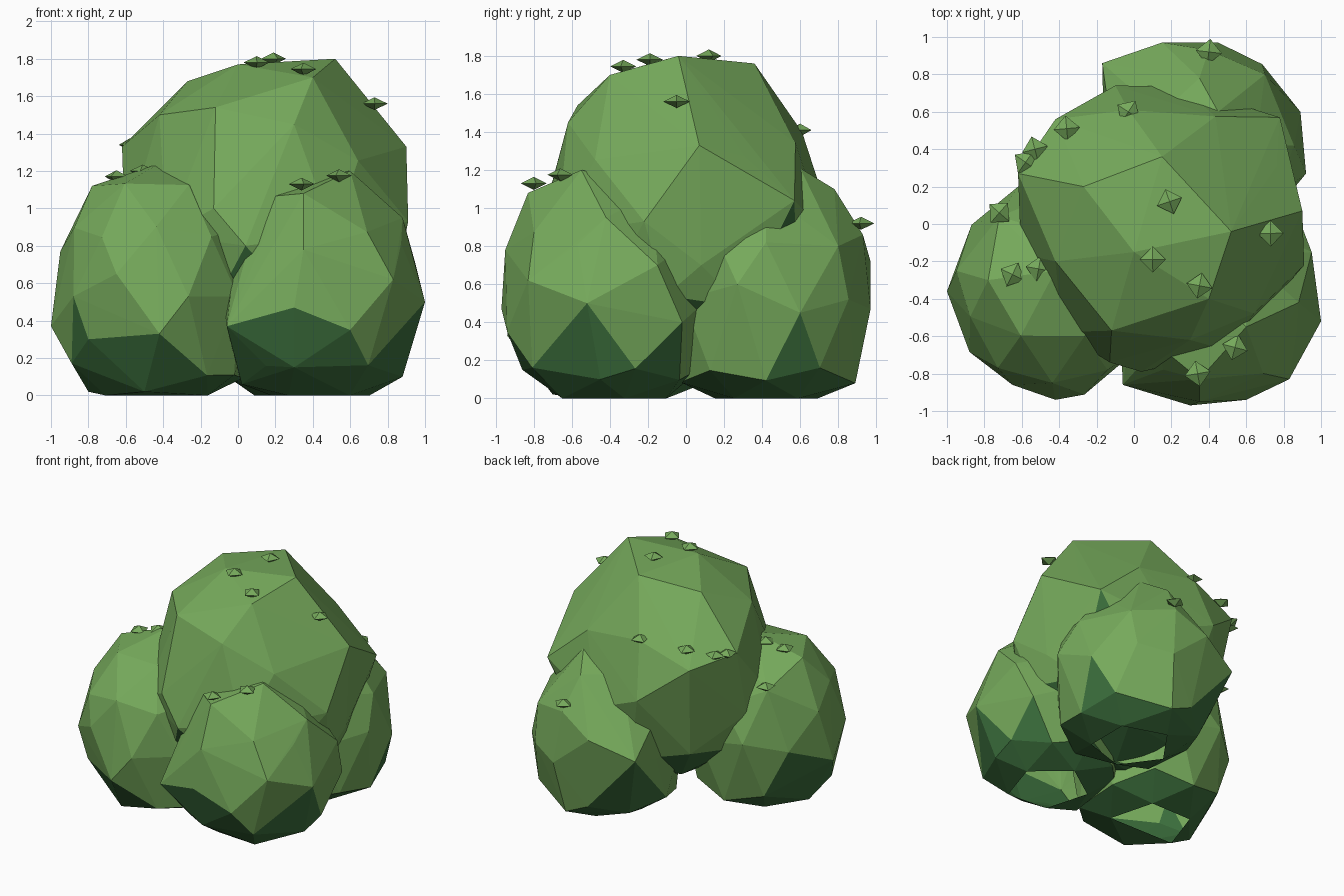
import bpy, bmesh, random
from mathutils import Vector, Matrix

random.seed(4)


def material(name, rgb):
    m = bpy.data.materials.new(name)
    m.diffuse_color = (*rgb, 1)
    return m


leaf = material("leaf green", (0.18, 0.40, 0.105))
shade = material("deep green", (0.045, 0.16, 0.046))


def finish(name, bm):
    mesh = bpy.data.meshes.new(name)
    bm.to_mesh(mesh)
    bm.free()
    mesh.materials.append(leaf)
    mesh.materials.append(shade)
    bpy.context.collection.objects.link(bpy.data.objects.new(name, mesh))


def clump(name, centre, radii, low, turn, corners, dark=-0.27):
    """Faceted ball with its own lower depth; nearest vertices move to the corners."""
    bm = bmesh.new()
    bmesh.ops.create_icosphere(bm, subdivisions=2, radius=1)
    bm.transform(Matrix.Rotation(turn, 4, 'Z'))
    c, (rx, ry, rz) = Vector(centre), radii
    coords = []
    for v in bm.verts:
        k = random.uniform(0.97, 1.02)
        coords.append(c + k * Vector((v.co.x * rx, v.co.y * ry,
                                      v.co.z * (rz if v.co.z > 0 else low))))
    # closest pairs first
    points = [Vector(p) for p in corners]
    pairs = sorted(((a - p).length, i, j) for i, a in enumerate(coords)
                   for j, p in enumerate(points))
    used_v, used_p = set(), set()
    for d, i, j in pairs:
        if i not in used_v and j not in used_p:
            coords[i] = points[j]
            used_v.add(i)
            used_p.add(j)
    # clean convex skin, squashed on the ground and open underneath
    bm.clear()
    for co in coords:
        bm.verts.new((co.x, co.y, max(co.z, 0)))
    bmesh.ops.convex_hull(bm, input=bm.verts[:])
    base = [f for f in bm.faces if all(v.co.z < 0.001 for v in f.verts)]
    bmesh.ops.delete(bm, geom=base, context='FACES')
    bmesh.ops.delete(bm, geom=[v for v in bm.verts if not v.link_faces], context='VERTS')
    bm.normal_update()
    # undersides are the deeper green
    for f in bm.faces:
        if f.normal.dot(f.calc_center_median() - c) < 0:
            f.normal_flip()
        f.material_index = 1 if f.normal.z < dark else 0
    finish(name, bm)


clump("left_clump", (-0.43, -0.35, 0.53), (0.55, 0.58, 0.70), 0.82, 0.3,
      [(-1.0, -0.36, 0.37), (-0.95, -0.25, 0.77), (-0.78, -0.3, 1.12),
       (-0.42, -0.25, 1.24), (-0.65, -0.86, 0.65), (-0.42, -0.94, 0.33),
       (-0.8, -0.68, 0.3), (-0.62, 0.2, 0.6), (-0.8, -0.35, 0.02),
       (-0.02, -0.62, 0.11), (-0.72, 0.04, 0.98), (-0.2, -0.4, 1.15),
       (-0.5, -0.7, 0.02)])
clump("right_clump", (0.44, -0.40, 0.52), (0.53, 0.56, 0.67), 0.82, 0.9,
      [(1.0, -0.52, 0.5), (0.95, -0.15, 0.7), (0.83, -0.83, 0.62),
       (0.6, -0.94, 0.35), (0.3, -0.97, 0.47), (-0.06, -0.86, 0.37),
       (0.6, -0.55, 1.2), (0.3, -0.86, 0.15), (0.35, -0.83, 1.08),
       (0.88, -0.45, 0.1), (0.13, -0.65, 1.06), (0.02, -0.6, 0.06),
       (0.88, -0.42, 0.95), (0.35, -0.95, 0.78), (0.9, -0.02, 0.4)])
clump("back_clump", (0.37, 0.42, 0.52), (0.55, 0.55, 0.68), 0.82, 0.0,
      [(0.15, 0.97, 0.72), (0.45, 0.97, 0.47), (0.7, 0.8, 0.8),
       (0.89, 0.6, 0.45), (0.92, 0.27, 0.6), (-0.17, 0.86, 0.6),
       (0.45, 0.6, 1.21), (0.40, 0.93, 0.86), (0.35, 0.78, 1.1),
       (0.4, 0.89, 0.08)])
clump("top_clump", (0.15, -0.02, 0.86), (0.77, 0.76, 0.90), 0.72, 0.5,
      [(0.52, -0.04, 1.80), (0.15, 0.36, 1.76), (-0.27, 0.2, 1.68),
       (0.0, -0.15, 1.77), (-0.12, -0.57, 1.54), (-0.62, 0.27, 1.33),
       (0.90, 0.07, 1.33), (0.91, -0.22, 0.93), (-0.13, -0.74, 1.0),
       (0.3, -0.62, 1.45), (0.4, -0.40, 1.70), (-0.42, -0.2, 1.5),
       (-0.03, 0.61, 1.40), (-0.42, 0.56, 1.25), (-0.1, 0.74, 1.0),
       (0.78, 0.57, 1.04), (0.04, -0.79, 0.8), (-0.6, 0.12, 0.8),
       (0.86, 0.08, 0.7)], -0.4)

# small diamond leaf tufts scattered on the surface
tufts = [(0.40, 0.92, 0.92), (-0.03, 0.60, 1.41), (-0.36, 0.51, 1.38),
         (-0.53, 0.40, 1.34), (-0.58, 0.33, 1.34), (-0.72, 0.06, 1.02),
         (-0.65, -0.27, 1.17), (-0.51, -0.24, 1.20), (0.19, 0.12, 1.80),
         (0.10, -0.19, 1.78), (0.35, -0.33, 1.745), (0.73, -0.05, 1.56),
         (0.54, -0.66, 1.175), (0.34, -0.80, 1.13)]
bm = bmesh.new()
for p in tufts:
    m = (Matrix.Translation(p) @ Matrix.Rotation(random.uniform(0, 1.5), 4, 'Z')
         @ Matrix.Diagonal((0.07, 0.07, 0.034, 1)))
    bmesh.ops.create_uvsphere(bm, u_segments=4, v_segments=2, radius=1, matrix=m)
finish("leaf_tufts", bm)
